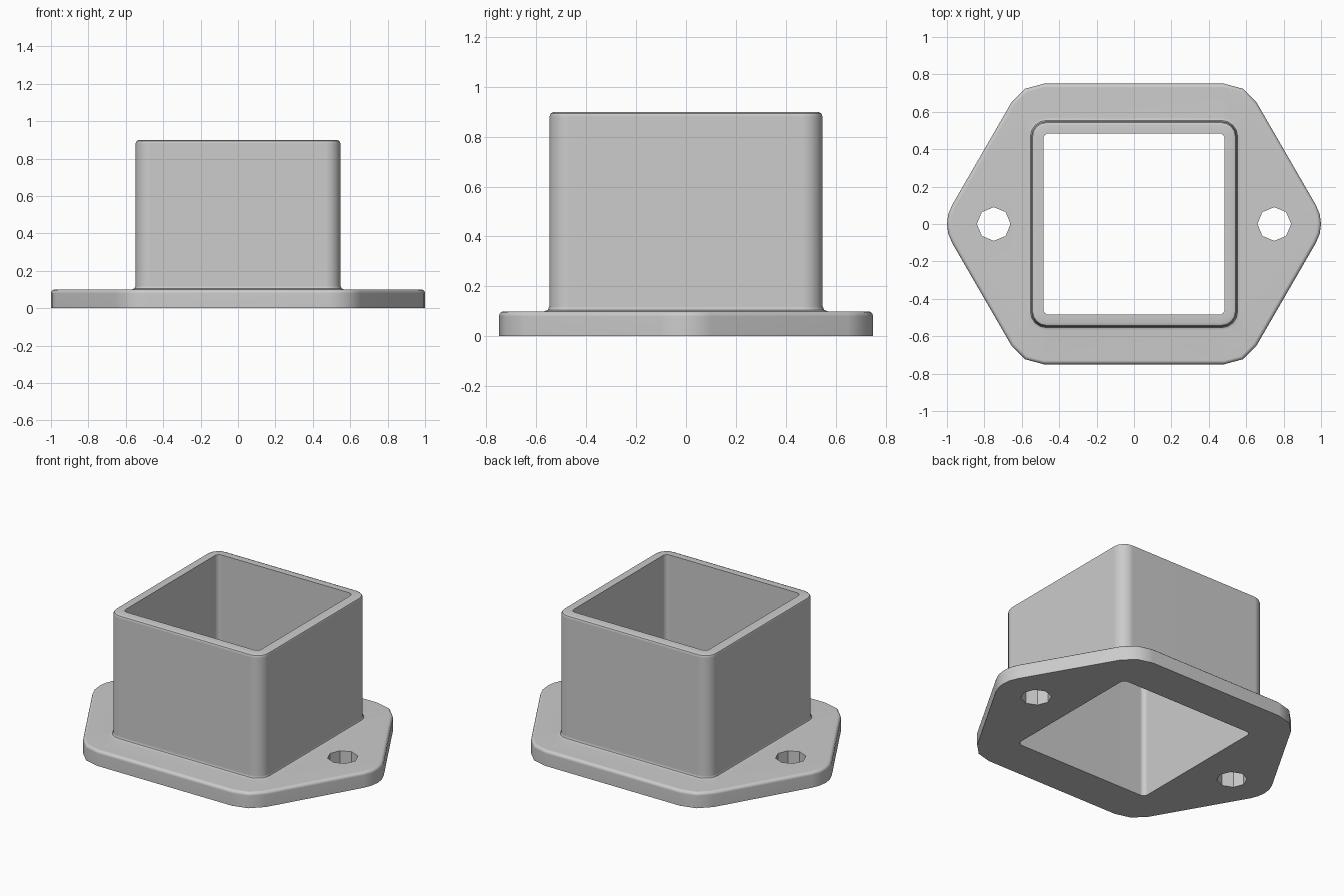
import bpy, bmesh
from math import cos, sin, pi, radians, sqrt

cube = bpy.data.objects.get("Cube")
if cube:
    bpy.data.objects.remove(cube, do_unlink=True)

grey = bpy.data.materials.new("plain grey")
grey.use_nodes = True
colour = (0.6, 0.6, 0.6, 1)
grey.diffuse_color = colour
grey.node_tree.nodes["Principled BSDF"].inputs["Base Color"].default_value = colour

bm = bmesh.new()


def arc(cx, cy, r, start, end, steps):
    angles = [radians(start + (end - start) * i / steps) for i in range(steps + 1)]
    return [(cx + r * cos(a), cy + r * sin(a)) for a in angles]


def hexagon(inset):
    """Rounded flange outline, shrunk by inset."""
    r = 0.2 - inset
    side, cx, cy = 0.8, 0.482, 0.55
    return (arc(side, 0, r, -30, 30, 4) + arc(cx, cy, r, 30, 90, 2)
            + arc(-cx, cy, r, 90, 150, 2) + arc(-side, 0, r, 150, 210, 4)
            + arc(-cx, -cy, r, 210, 270, 2) + arc(cx, -cy, r, 270, 330, 2))


def square(half, r):
    """Rounded square outline."""
    c = half - r
    pts = []
    for k, (sx, sy) in enumerate([(1, 1), (-1, 1), (-1, -1), (1, -1)]):
        pts += arc(c * sx, c * sy, r, 90 * k, 90 * k + 90, 4)
    return pts


def octagon(cx):
    return arc(cx, 0, 0.09, 0, 315, 7)


def loft(sections):
    """Join (outline, z) sections; return the edges of the two end loops."""
    rings = [[bm.verts.new((x, y, z)) for x, y in pts] for pts, z in sections]
    n = len(rings[0])
    for a, b in zip(rings, rings[1:]):
        for i in range(n):
            j = (i + 1) % n
            bm.faces.new((a[i], a[j], b[j], b[i]))
    return [[bm.edges.get((r[i], r[(i + 1) % n])) for i in range(n)]
            for r in (rings[0], rings[-1])]


# Flange rim with a softened upper edge
e = 0.02
rim = [(hexagon(0), 0), (hexagon(0), 0.1 - e)]
rim += [(hexagon(e * (1 - cos(t))), 0.1 - e + e * sin(t)) for t in (pi / 6, pi / 3, pi / 2)]
rim_low, rim_high = loft(rim)

# Square tube: foot fillet, outer wall, softened lip, inner wall
half, r = 0.548, 0.08
tube = [(square(half + g, r + g), z) for g, z in
        [(e, 0.1), (e * (1 - sqrt(0.5)), 0.1 + e * (1 - sqrt(0.5))), (0, 0.1 + e),
         (0, 0.88), (-0.006, 0.894), (-e, 0.9)]]
tube += [(square(0.485, 0.03), 0.9), (square(0.485, 0.03), 0)]
foot, inner_low = loft(tube)

# Bolt holes
low, high = rim_low + inner_low, rim_high + foot
for cx in (-0.75, 0.75):
    a, b = loft([(octagon(cx), 0), (octagon(cx), 0.1)])
    low += a
    high += b

# Flat underside and top of the flange
for edges in (low, high):
    bmesh.ops.triangle_fill(bm, edges=edges, use_beauty=True)
bmesh.ops.recalc_face_normals(bm, faces=bm.faces[:])

mesh = bpy.data.meshes.new("flanged_square_socket")
bm.to_mesh(mesh)
bm.free()
mesh.materials.append(grey)
socket = bpy.data.objects.new("flanged_square_socket", mesh)
bpy.context.collection.objects.link(socket)

bpy.context.view_layer.objects.active = socket
socket.select_set(True)
bpy.ops.object.shade_smooth_by_angle(angle=radians(35))
weighted = socket.modifiers.new("Weighted normals", 'WEIGHTED_NORMAL')
weighted.keep_sharp = True
